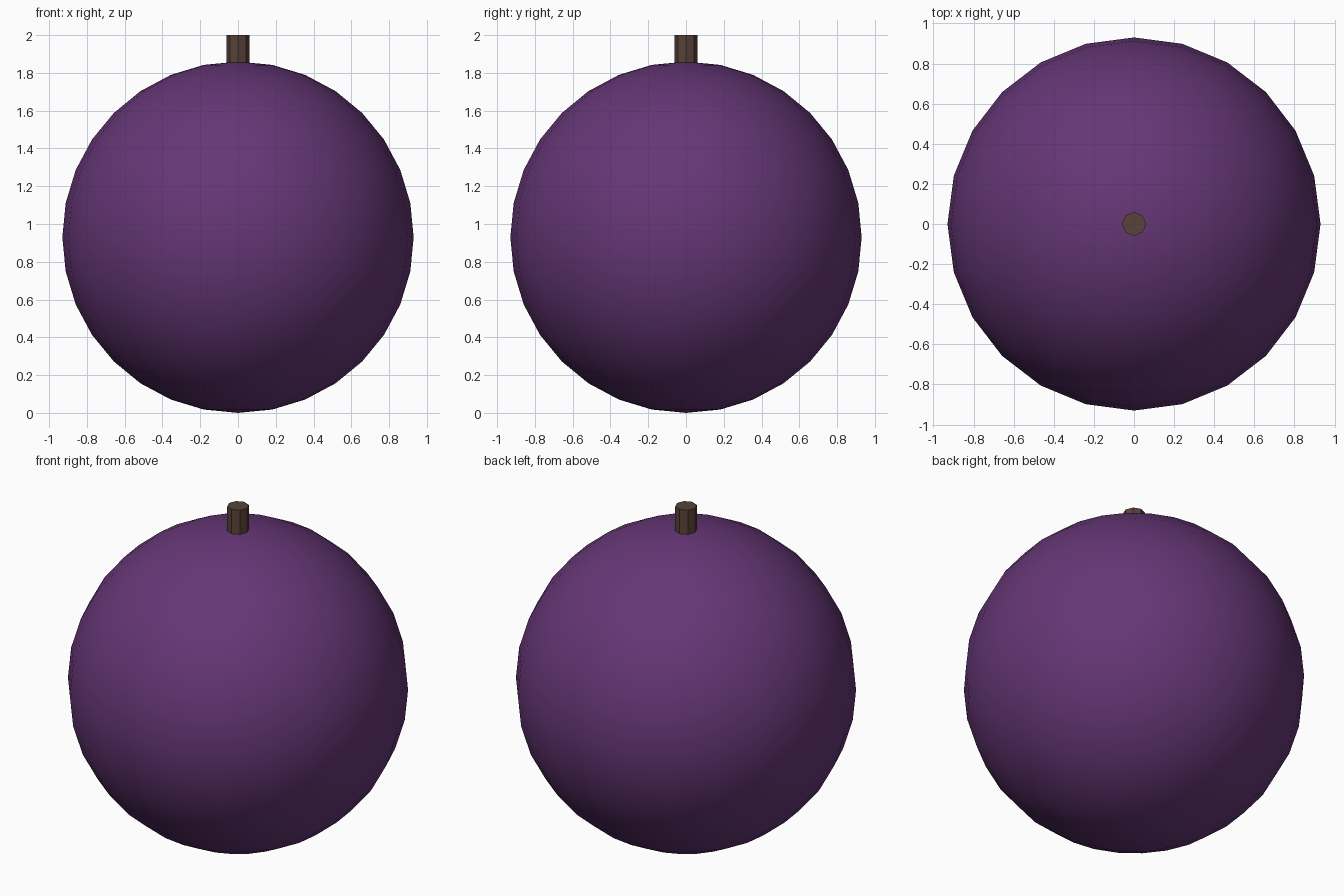
import bpy

if "Cube" in bpy.data.objects:
    bpy.data.objects.remove(bpy.data.objects["Cube"])

R = 0.93


def paint(obj, name, color):
    mat = bpy.data.materials.new(name)
    mat.diffuse_color = (*color, 1.0)
    mat.use_nodes = True
    mat.node_tree.nodes["Principled BSDF"].inputs["Base Color"].default_value = mat.diffuse_color
    obj.data.materials.append(mat)


# Round fruit body, smooth shaded
bpy.ops.mesh.primitive_uv_sphere_add(segments=24, ring_count=16, radius=R,
                                     location=(0, 0, R))
body = bpy.context.object
body.name = "fruit_body"
bpy.ops.object.shade_smooth()
paint(body, "purple_skin", (0.13, 0.037, 0.18))

# Short faceted stem, sunk into the top of the body
stem_top, stem_length = 2.0, 0.28
bpy.ops.mesh.primitive_cylinder_add(vertices=8, radius=0.06, depth=stem_length,
                                    location=(0, 0, stem_top - stem_length / 2))
stem = bpy.context.object
stem.name = "stem"
paint(stem, "brown_stem", (0.10, 0.055, 0.04))
